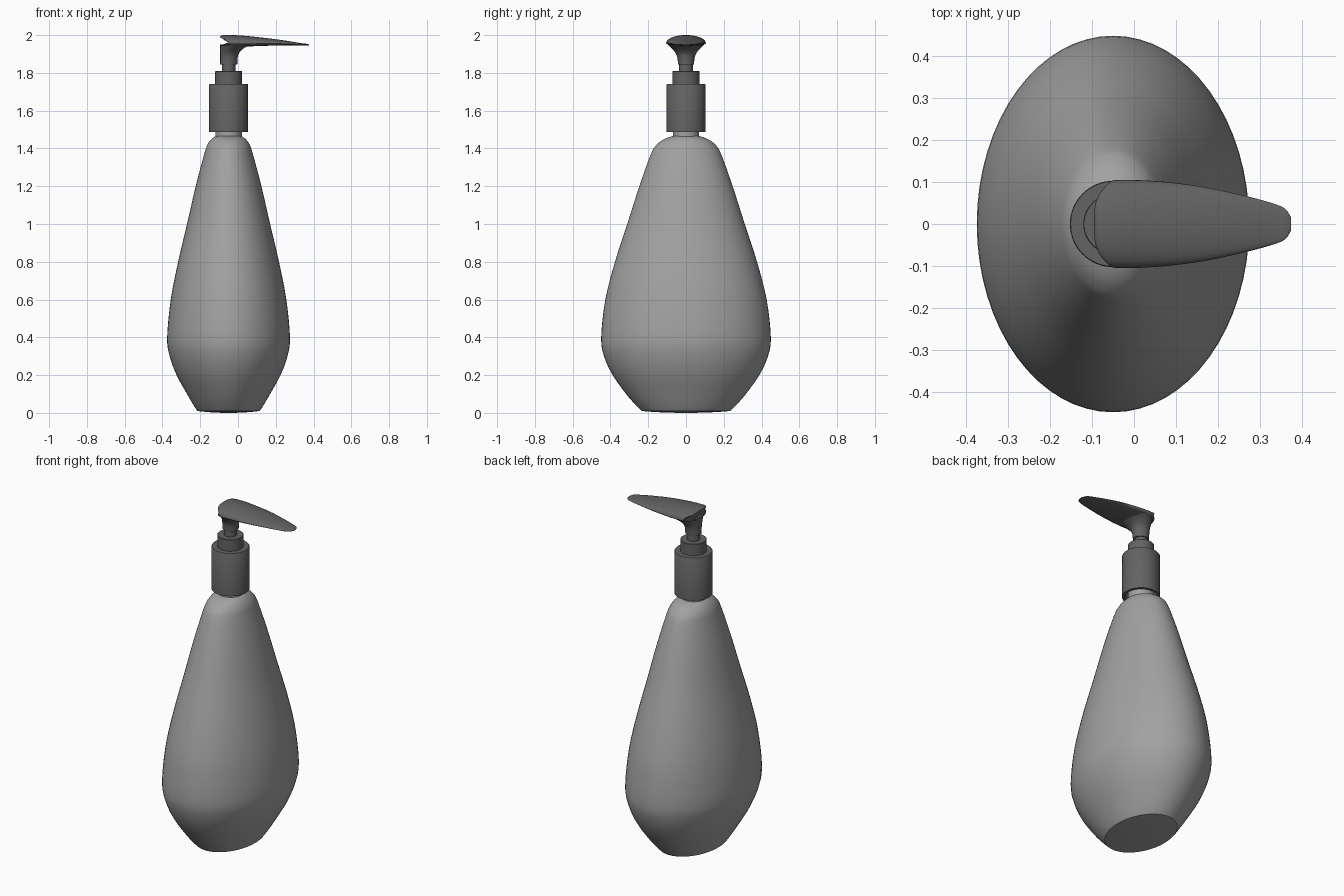
import bpy, bmesh, math
from mathutils import Vector

if "Cube" in bpy.data.objects:
    bpy.data.objects.remove(bpy.data.objects["Cube"])

AXIS_X = -0.05   # bottle and pump axis


def material(name, value):
    m = bpy.data.materials.new(name)
    m.use_nodes = True
    m.diffuse_color = (value, value, value, 1)
    m.node_tree.nodes["Principled BSDF"].inputs["Base Color"].default_value = (value, value, value, 1)
    return m


bottle_grey = material("bottle grey", 0.36)
pump_grey = material("pump dark grey", 0.125)


def smooth_path(points, steps=4):
    """Catmull-Rom curve through tuples of any length."""
    pts = [Vector(p) for p in points]
    out = []
    for i in range(len(pts) - 1):
        a, b, c, d = pts[max(i - 1, 0)], pts[i], pts[i + 1], pts[min(i + 2, len(pts) - 1)]
        for s in range(steps):
            t = s / steps
            out.append(0.5 * (2 * b + (c - a) * t + (2 * a - 5 * b + 4 * c - d) * t ** 2
                              + (3 * b - a - 3 * c + d) * t ** 3))
    return out + [pts[-1]]


def loft(name, rings, mat, angle=35):
    """Skin a list of closed rings and cap both ends."""
    bm = bmesh.new()
    loops = [[bm.verts.new(p) for p in ring] for ring in rings]
    for lo, hi in zip(loops, loops[1:]):
        n = len(lo)
        for i in range(n):
            j = (i + 1) % n
            bm.faces.new((lo[i], lo[j], hi[j], hi[i]))
    bm.faces.new(loops[0][::-1])
    bm.faces.new(loops[-1])
    bmesh.ops.recalc_face_normals(bm, faces=bm.faces)
    mesh = bpy.data.meshes.new(name)
    bm.to_mesh(mesh)
    bm.free()
    mesh.materials.append(mat)
    obj = bpy.data.objects.new(name, mesh)
    bpy.context.collection.objects.link(obj)
    bpy.ops.object.select_all(action='DESELECT')
    obj.select_set(True)
    bpy.context.view_layer.objects.active = obj
    bpy.ops.object.shade_smooth_by_angle(angle=math.radians(angle))
    return obj


def angles(n):
    return [2 * math.pi * i / n for i in range(n)]


def ellipse(rx, ry, z, cx=AXIS_X, n=64):
    return [(cx + rx * math.cos(a), ry * math.sin(a), z) for a in angles(n)]


def lathe(name, profile, mat):
    return loft(name, [ellipse(r, r, z) for r, z in profile], mat)


# Bottle body: half width, half depth, height
body = [(0.165, 0.235, 0.01), (0.185, 0.265, 0.04), (0.22, 0.317, 0.1), (0.275, 0.388, 0.2),
        (0.312, 0.434, 0.3), (0.325, 0.449, 0.4), (0.306, 0.427, 0.6), (0.267, 0.376, 0.8),
        (0.22, 0.311, 1.0), (0.174, 0.247, 1.2), (0.129, 0.186, 1.37),
        (0.112, 0.155, 1.42), (0.09, 0.115, 1.45), (0.068, 0.072, 1.465)]
base = [ellipse(0.03, 0.04, 0), ellipse(0.11, 0.16, 0.004)]
loft("bottle", base + [ellipse(*p) for p in smooth_path(body)], bottle_grey)
lathe("bottle_neck", [(0.07, 1.45), (0.07, 1.56)], bottle_grey)

# Screw cap with a hollow underside, collar and plunger
lathe("screw_cap", [(0.02, 1.55), (0.088, 1.55), (0.088, 1.487), (0.103, 1.487),
                    (0.103, 1.738), (0.101, 1.741), (0.02, 1.741)], pump_grey)
lathe("collar", [(0.071, 1.73), (0.071, 1.808), (0.069, 1.81), (0.02, 1.81)], pump_grey)
lathe("plunger", [(0.036, 1.8), (0.036, 1.86)], pump_grey)

# Pump head stem flaring up into the spout: half width, half depth, height
stem = [(0.045, 0.042, 1.845), (0.046, 0.046, 1.88), (0.05, 0.055, 1.905),
        (0.062, 0.075, 1.93), (0.08, 0.097, 1.95)]
loft("pump_stem", [ellipse(rx, ry, z, cx=-0.094 + rx, n=40) for rx, ry, z in smooth_path(stem)], pump_grey)

# Spout: x, half width, top, edge height, underside, roundness of the back
spout = [(-0.095, 0.098, 1.99, 1.96, 1.945, 0.045), (-0.08, 0.104, 2.0, 1.958, 1.942, 0.03),
         (0.0, 0.105, 1.999, 1.957, 1.94, 0), (0.08, 0.1, 1.992, 1.957, 1.941, 0),
         (0.17, 0.088, 1.982, 1.956, 1.944, 0), (0.27, 0.066, 1.968, 1.953, 1.945, 0),
         (0.335, 0.048, 1.957, 1.95, 1.945, 0), (0.362, 0.035, 1.954, 1.95, 1.945, 0),
         (0.375, 0.014, 1.951, 1.949, 1.946, 0)]


def spout_ring(x, w, top, edge, under, bulge):
    ring = []
    for a in angles(32):
        c, s = math.cos(a), math.sin(a)
        ring.append((x + bulge * c ** 4, w * c, edge + s * (top - edge if s > 0 else edge - under)))
    return ring


loft("spout", [spout_ring(*p) for p in smooth_path(spout)], pump_grey, 50)
